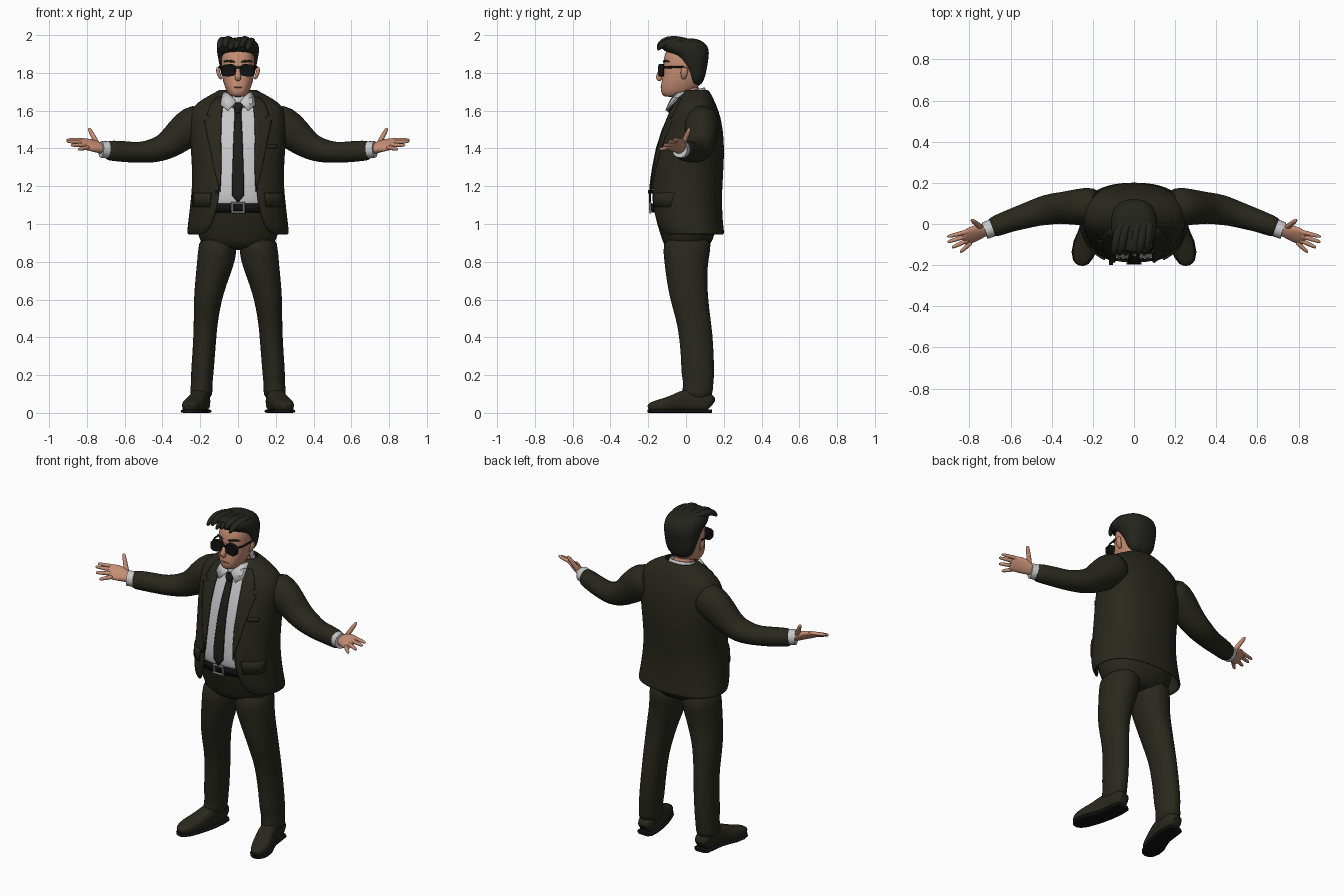
import bpy, bmesh, math
from mathutils import Vector


def mat(name, r, g, b):
    m = bpy.data.materials.new(name)
    m.diffuse_color = (r, g, b, 1)
    return m


SUIT = mat("suit_cloth", .021, .021, .0125)
HAIR = mat("dark_hair", .017, .018, .012)
SKIN = mat("skin", .56, .27, .175)
LIP = mat("lip", .36, .14, .095)
SHIRT = mat("shirt_cloth", .58, .58, .60)
TIE = mat("tie_cloth", .012, .012, .009)
BLACK = mat("black_gloss", .006, .006, .006)
METAL = mat("buckle_metal", .16, .16, .16)


def make(name, verts, faces, m, mirror=False, thick=0, sub=0, angle=60):
    me = bpy.data.meshes.new(name)
    bm = bmesh.new()
    vs = [bm.verts.new(v) for v in verts]
    for f in faces:
        bm.faces.new([vs[i] for i in f])
    bmesh.ops.recalc_face_normals(bm, faces=bm.faces)
    bm.to_mesh(me)
    bm.free()
    ob = bpy.data.objects.new(name, me)
    bpy.context.collection.objects.link(ob)
    me.materials.append(m)
    if mirror:
        ob.modifiers.new("mirror", "MIRROR").use_mirror_merge = False
    if thick:
        s = ob.modifiers.new("solid", "SOLIDIFY")
        s.thickness, s.offset = thick, 0
    if sub:
        s = ob.modifiers.new("sub", "SUBSURF")
        s.levels = s.render_levels = sub
    bpy.context.view_layer.objects.active = ob
    ob.select_set(True)
    bpy.ops.object.shade_smooth_by_angle(angle=math.radians(angle))
    ob.select_set(False)
    return ob


def grid(name, rows, m, closed=True, caps=True, **kw):
    """Skin a list of equally long point rows."""
    n = len(rows[0])
    faces = []
    for j in range(len(rows) - 1):
        for i in range(n if closed else n - 1):
            k = (i + 1) % n
            faces.append((j*n + i, j*n + k, j*n + n + k, j*n + n + i))
    if closed and caps:
        faces += [tuple(range(n)), tuple((len(rows) - 1)*n + i for i in range(n))]
    return make(name, [p for r in rows for p in r], faces, m, **kw)


def sp(v, e):
    return math.copysign(abs(v)**e, v)


def ring(z, x0, x1, yf, yb, e=.85, n=24, tilt=0):
    """Horizontal rounded section between x0..x1 and yf..yb."""
    out = []
    for i in range(n):
        t = 2*math.pi*i/n
        y = (yf + yb)/2 - (yb - yf)/2*sp(math.cos(t), e)
        out.append(((x0 + x1)/2 + (x1 - x0)/2*sp(math.sin(t), e), y, z + tilt*y))
    return out


def stack(name, data, m, e=.85, **kw):
    kw.setdefault("sub", 1)
    return grid(name, [ring(z, -w, w, f, b, e) for z, w, f, b in data], m, **kw)


def tube(name, path, m, across=(0, 1, 0), e=1, n=12, **kw):
    """Sweep an oval along points (x, y, z, radius across, other radius)."""
    P = [Vector(p[:3]) for p in path]
    rows = []
    for i, p in enumerate(path):
        t = (P[min(i + 1, len(P) - 1)] - P[max(i - 1, 0)]).normalized()
        a = Vector(across)
        a = (a - a.dot(t)*t).normalized()
        b = t.cross(a)
        rows.append([P[i] + a*p[3]*sp(math.cos(2*math.pi*k/n), e)
                     + b*p[4]*sp(math.sin(2*math.pi*k/n), e) for k in range(n)])
    kw.setdefault("sub", 1)
    return grid(name, rows, m, **kw)


# Torso profile: z, half width, front y, back y, half width of the opening
TORSO = [(.945, .262, -.135, .195, .19), (.96, .263, -.15, .196, .165),
         (1.0, .26, -.167, .19, .135), (1.06, .252, -.18, .187, .117),
         (1.12, .246, -.188, .184, .102), (1.2, .237, -.187, .187, .095),
         (1.3, .238, -.172, .193, .094), (1.4, .245, -.152, .197, .098),
         (1.5, .25, -.12, .19, .097), (1.57, .248, -.09, .176, .092),
         (1.62, .235, -.065, .158, .085), (1.66, .18, -.04, .14, .075),
         (1.69, .12, -.022, .125, .06), (1.71, .088, -.01, .11, .05)]
E = .88


def torso(z):
    z = min(max(z, TORSO[0][0]), TORSO[-1][0])
    for a, b in zip(TORSO, TORSO[1:]):
        if z <= b[0]:
            f = (z - a[0])/(b[0] - a[0])
            return [p + f*(q - p) for p, q in zip(a, b)][1:]


def front(x, z):
    w, f, b, _ = torso(z)
    return (f + b)/2 - (b - f)/2*max(0, 1 - min(1, abs(x)/w)**(2/E))**(E/2)


def patch(name, rows, off, m, cols=6, thick=.009, **kw):
    """Cloth plate lying on the front of the torso; rows are z, x0, x1."""
    pts = [[(x0 + (x1 - x0)*i/cols, front(x0 + (x1 - x0)*i/cols, z) - off, z)
            for i in range(cols + 1)] for z, x0, x1 in rows]
    return grid(name, pts, m, closed=False, thick=thick, **kw)


# Jacket body, open at the front
rows = []
for z, w, f, b, o in TORSO:
    t0 = math.asin((o/w)**(1/E))
    ts = [t0 + (2*math.pi - 2*t0)*i/36 for i in range(37)]
    rows.append([(w*sp(math.sin(t), E), (f + b)/2 - (b - f)/2*sp(math.cos(t), E), z) for t in ts])
grid("jacket", rows, SUIT, closed=False, thick=.012, sub=1)

# Lapels, pocket flaps, breast pocket
patch("lapel", [(1.17, .094, .097), (1.25, .09, .115), (1.35, .088, .137), (1.45, .09, .158),
                (1.545, .088, .178), (1.56, .087, .135), (1.575, .086, .165),
                (1.63, .08, .145), (1.67, .07, .115)], .009, SUIT, mirror=True)
patch("pocket_flap", [(1.09, .15, .236), (1.13, .145, .237), (1.165, .14, .236)], .01, SUIT, mirror=True)
patch("breast_pocket", [(1.40, .155, .205), (1.42, .155, .207)], .007, SUIT)
tube("jacket_button", [(-.112, -.2, 1.17, .009, .009), (-.112, -.175, 1.17, .009, .009)],
     BLACK, across=(1, 0, 0), sub=0)

# Shirt, collar and tie
I = .013
shirt = [(z, w - I, f + I, b - I) for z, w, f, b, _ in TORSO if 1.05 < z < 1.68]
stack("shirt", shirt, SHIRT, e=E)
grid("shirt_collar", [ring(1.63, -.088, .088, -.07, .11, tilt=.25),
                      ring(1.67, -.078, .078, -.062, .105, tilt=.25),
                      ring(1.70, -.069, .069, -.054, .098, tilt=.25)],
     SHIRT, caps=False, thick=.008, sub=1)
make("collar_wing", [(.01, -.085, 1.648), (.055, -.106, 1.60), (.092, -.078, 1.63),
                     (.078, -.005, 1.70), (.045, -.058, 1.69)], [(0, 1, 2, 3, 4)],
     SHIRT, mirror=True, thick=.009)
patch("tie", [(1.115, -.003, .003), (1.15, -.031, .031), (1.22, -.032, .032), (1.3, -.029, .029),
              (1.4, -.026, .026), (1.5, -.022, .022), (1.6, -.017, .017)], .003, TIE, cols=4)
tube("tie_knot", [(0, -.085, 1.585, .016, .012), (0, -.085, 1.61, .024, .018),
                  (0, -.075, 1.645, .026, .016)], TIE, across=(1, 0, 0), e=.8)

# Sleeves, cuffs and hands
tube("sleeve", [(.16, .09, 1.56, .085, .085), (.235, .085, 1.53, .095, .105),
                (.305, .08, 1.472, .084, .092), (.365, .078, 1.42, .076, .076),
                (.42, .07, 1.394, .076, .067), (.48, .055, 1.382, .066, .060),
                (.53, .038, 1.378, .062, .054), (.60, .017, 1.383, .055, .057),
                (.66, -.006, 1.388, .052, .054), (.708, -.025, 1.39, .047, .053)],
     SUIT, n=20, mirror=True)
tube("shirt_cuff", [(.69, -.02, 1.393, .043, .045), (.725, -.033, 1.395, .042, .044)],
     SHIRT, n=20, mirror=True, sub=0)
AC = (0, .82, .57)
tube("palm", [(.70, -.022, 1.396, .03, .026), (.725, -.03, 1.40, .032, .025),
              (.755, -.038, 1.412, .045, .023), (.79, -.053, 1.42, .050, .018),
              (.825, -.07, 1.424, .045, .013), (.835, -.074, 1.425, .035, .008)],
     SKIN, across=AC, e=.85, mirror=True)
FINGERS = {"index": ((.82, -.04, 1.444), (.908, -.062, 1.446)),
           "middle": ((.825, -.062, 1.433), (.907, -.088, 1.437)),
           "ring": ((.818, -.083, 1.418), (.885, -.115, 1.417)),
           "little": ((.80, -.097, 1.404), (.845, -.138, 1.395)),
           "thumb": ((.745, -.015, 1.425), (.79, .02, 1.508))}
for nm, (a, b) in FINGERS.items():
    a, b = Vector(a), Vector(b)
    r = .014 if nm == "thumb" else .0115
    pts = [(*a.lerp(b, f), r*k, r*k) for f, k in
           ((-.25, .9), (0, 1.1), (.4, 1), (.75, .9), (.95, .65), (1, .25))]
    tube(nm + "_finger", pts, SKIN, across=AC, n=8, mirror=True)

# Trousers
stack("trouser_waist", [(.86, .17, -.11, .115), (.92, .208, -.128, .145), (.98, .22, -.148, .162),
                        (1.04, .235, -.164, .17), (1.08, .236, -.172, .172), (1.11, .234, -.176, .17)],
      SUIT, e=E)
LEG = [(.95, .005, .205, -.125, .145), (.84, .006, .214, -.12, .125), (.77, .026, .22, -.112, .114),
       (.68, .06, .229, -.1, .114), (.6, .085, .234, -.084, .118), (.5, .104, .235, -.055, .13),
       (.43, .112, .235, -.04, .14), (.3, .122, .243, -.026, .148), (.2, .13, .25, -.026, .15),
       (.17, .134, .247, -.014, .146), (.12, .134, .254, -.02, .143), (.07, .138, .256, -.02, .136)]
grid("trouser_leg", [ring(z, a, b, f, k, .95) for z, a, b, f, k in LEG], SUIT, mirror=True, sub=1)

# Belt and buckle
patch("belt", [(1.062, -.125, .125), (1.108, -.125, .125)], -.004, BLACK, cols=12)
for s in (-1, 1):
    tube("buckle_side", [(s*.03, -.187, 1.062, .007, .007), (s*.03, -.19, 1.11, .007, .007)], METAL, sub=0)
    tube("buckle_bar", [(-.036, -.189, 1.086 + s*.024, .007, .007),
                        (.036, -.189, 1.086 + s*.024, .007, .007)], METAL, sub=0)

# Shoes: y, centre x, half width, height
SHOE = [(.138, .192, .03, .07), (.125, .192, .045, .1), (.07, .194, .05, .125), (.0, .203, .05, .125),
        (-.05, .217, .053, .098), (-.1, .236, .056, .078), (-.15, .25, .051, .065),
        (-.185, .258, .035, .052), (-.199, .261, .016, .036)]
tube("shoe", [(x, y, h/2 + .004, w, h/2) for y, x, w, h in SHOE], SUIT,
     across=(1, 0, 0), e=.72, n=20, mirror=True)
tube("shoe_sole", [(x, y, .009, w + .004, .009) for y, x, w, h in SHOE], BLACK,
     across=(1, 0, 0), e=.4, n=12, mirror=True, sub=0)

# Head, neck and ears
stack("neck", [(1.58, .065, -.04, .085), (1.66, .06, -.045, .08), (1.74, .06, -.04, .08)], SKIN)
stack("head", [(1.672, .03, -.115, -.03), (1.685, .05, -.128, .02), (1.715, .066, -.136, .06),
               (1.755, .08, -.13, .085), (1.80, .088, -.122, .098), (1.85, .09, -.122, .105),
               (1.9, .088, -.115, .1), (1.945, .07, -.09, .08)], SKIN)
tube("nose", [(0, -.112, 1.84, .009, .01), (0, -.135, 1.805, .012, .014), (0, -.147, 1.775, .019, .02),
              (0, -.135, 1.757, .014, .012)], SKIN, across=(1, 0, 0))
tube("mouth", [(-.032, -.122, 1.723, .004, .003), (0, -.136, 1.726, .006, .005),
               (.032, -.122, 1.723, .004, .003)], LIP)
tube("ear", [(.088, -.012, 1.765, .01, .007), (.099, -.012, 1.785, .017, .01),
             (.107, -.008, 1.81, .022, .011), (.106, -.006, 1.832, .014, .008)], SKIN, mirror=True)
tube("eyebrow", [(.014, -.121, 1.856, .005, .006), (.05, -.114, 1.866, .006, .007),
                 (.078, -.085, 1.858, .004, .004)], HAIR, mirror=True)

# Hair cap and swept-up tufts
stack("hair", [(1.73, .05, .02, .075), (1.76, .078, .005, .096), (1.80, .092, .0, .106),
               (1.85, .101, -.04, .116), (1.895, .109, -.062, .122), (1.915, .113, -.12, .122),
               (1.945, .112, -.142, .115), (1.972, .096, -.14, .085), (1.985, .06, -.11, .04)], HAIR)
for i in range(6):
    x = -.08 + .03*i
    h = .008*math.sin(i*2.1)
    tube("hair_tuft", [(x*.8 + .02, .03, 1.962, .018, .016), (x, -.04, 1.974 + h*.5, .026, .022),
                       (x - .008, -.105, 1.968 + h, .024, .024), (x - .018, -.142, 1.945 + h, .016, .016),
                       (x - .024, -.15, 1.925 + h, .006, .006)], HAIR, across=(1, 0, 0), n=8)

# Sunglasses
tube("sunglass_lens", [(.047, -.143, 1.814, .038, .032), (.05, -.118, 1.814, .039, .032)], BLACK,
     across=(1, 0, -.1), e=.65, n=20, mirror=True, sub=0, angle=40)
tube("sunglass_bridge", [(-.02, -.137, 1.828, .006, .006), (.02, -.137, 1.828, .006, .006)], BLACK, sub=0)
tube("sunglass_arm", [(.08, -.128, 1.83, .005, .007), (.096, -.09, 1.83, .004, .006),
                      (.1, -.01, 1.832, .004, .005)], BLACK, across=(1, 0, 0), mirror=True, sub=0)
